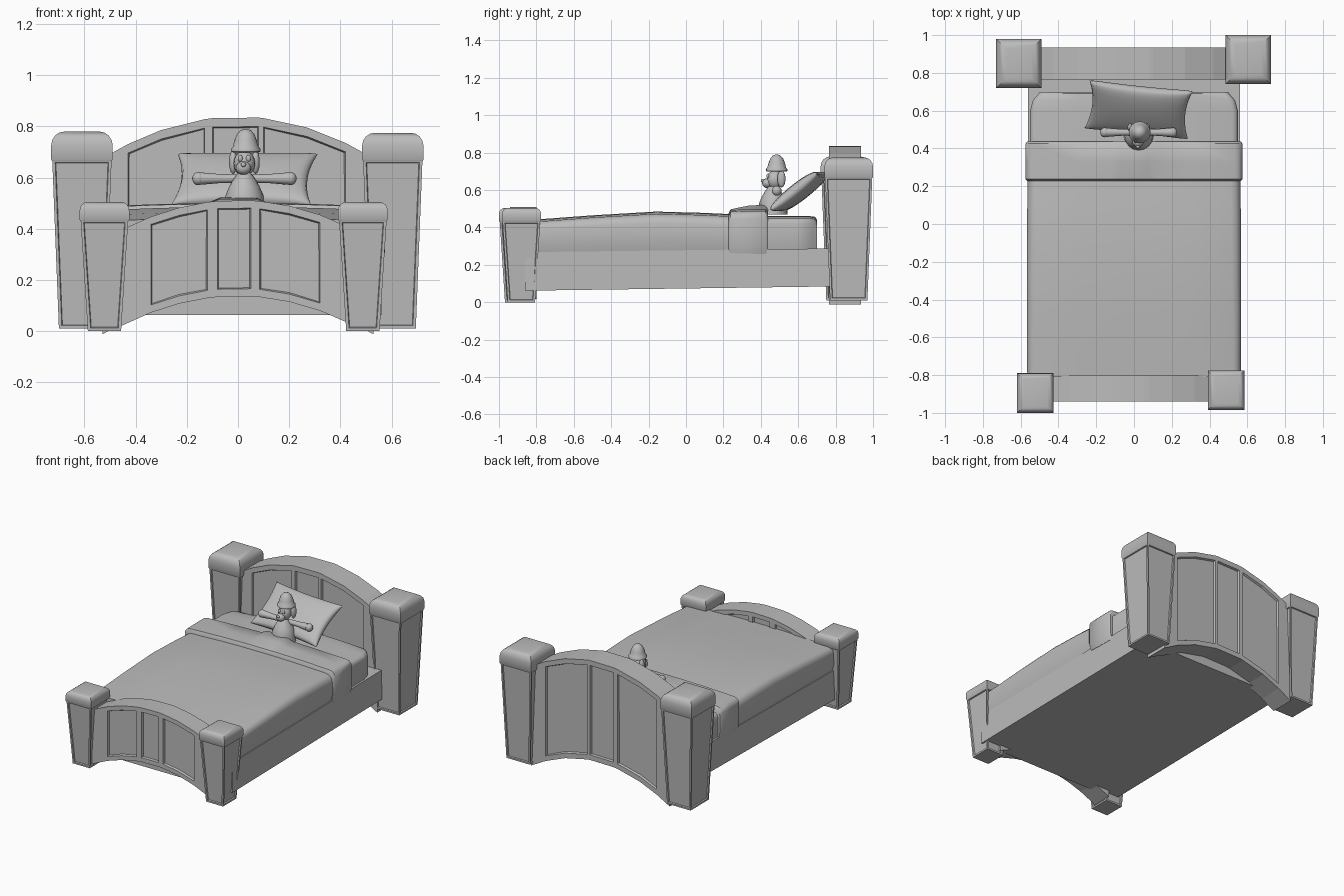
import bpy, bmesh, math
from mathutils import Matrix, Vector

cube = bpy.data.objects.get("Cube")
if cube:
    bpy.data.objects.remove(cube, do_unlink=True)

grey = bpy.data.materials.new("plain grey")
grey.use_nodes = True
COLOUR = (0.5, 0.5, 0.5, 1)
grey.diffuse_color = COLOUR
grey.node_tree.nodes["Principled BSDF"].inputs["Base Color"].default_value = COLOUR


def finish(name, bm, smooth=None):
    bmesh.ops.recalc_face_normals(bm, faces=bm.faces)
    mesh = bpy.data.meshes.new(name)
    bm.to_mesh(mesh)
    bm.free()
    mesh.materials.append(grey)
    ob = bpy.data.objects.new(name, mesh)
    bpy.context.collection.objects.link(ob)
    if smooth:
        bpy.ops.object.select_all(action='DESELECT')
        ob.select_set(True)
        bpy.context.view_layer.objects.active = ob
        bpy.ops.object.shade_smooth_by_angle(angle=math.radians(smooth))
    return ob


def loft(bm, rings):
    """Skin closed rings of points and cap both ends."""
    rows = [[bm.verts.new(p) for p in r] for r in rings]
    n = len(rows[0])
    for a, b in zip(rows, rows[1:]):
        for i in range(n):
            j = (i + 1) % n
            bm.faces.new((a[i], a[j], b[j], b[i]))
    bm.faces.new(rows[0])
    bm.faces.new(rows[-1])


def square(cx, cy, hx, hy, z):
    return [(cx + sx * hx, cy + sy * hy, z)
            for sx, sy in ((-1, -1), (1, -1), (1, 1), (-1, 1))]


def post(name, cx, cy, hx, hy, z0, z_cap, z_top, taper):
    # tapered shaft with a sunken panel on each side
    bm = bmesh.new()
    loft(bm, [square(cx, cy, hx - taper, hy - taper, z0),
              square(cx, cy, hx - 0.004, hy - 0.004, z_cap)])
    bm.normal_update()
    bmesh.ops.recalc_face_normals(bm, faces=bm.faces)
    sides = [f for f in bm.faces if abs(f.normal.z) < 0.5]
    bmesh.ops.inset_individual(bm, faces=sides, thickness=0.016, depth=0)
    bmesh.ops.inset_individual(bm, faces=sides, thickness=0.004, depth=-0.008)
    finish(name + "_shaft", bm)
    # rounded cap
    bm = bmesh.new()
    r = (z_top - z_cap) * 0.48
    rings = [square(cx, cy, hx - 0.008, hy - 0.008, z_cap - 0.012),
             square(cx, cy, hx, hy, z_cap)]
    for k in range(5):
        a = k / 4 * math.pi / 2
        d = r * (1 - math.cos(a))
        rings.append(square(cx, cy, hx - d, hy - d, z_top - r + r * math.sin(a)))
    loft(bm, rings)
    finish(name + "_cap", bm, 35)


post("head_post_right", -0.61, 0.85, 0.12, 0.13, 0.01, 0.67, 0.78, 0.03)
post("head_post_left", 0.605, 0.87, 0.12, 0.13, 0.01, 0.67, 0.775, 0.03)
post("foot_post_right", -0.522, -0.895, 0.097, 0.105, 0, 0.435, 0.505, 0.032)
post("foot_post_left", 0.488, -0.88, 0.097, 0.105, 0, 0.435, 0.505, 0.032)


def arched_board(name, xs, panels, y0, y1, top, bottom, bend, rail):
    """Board arched above and below, with sunken panels on both faces."""
    bm = bmesh.new()
    cols = []
    for x in xs:
        t, b = top - bend * x * x, bottom - bend * x * x
        zs = (b, b + rail, t - rail, t)
        cols.append([[bm.verts.new((x, y, z)) for z in zs] for y in (y0, y1)])
    groups = [[], []]
    for i, (a, b) in enumerate(zip(cols, cols[1:])):
        for s in (0, 1):
            for k in range(3):
                f = bm.faces.new((a[s][k], b[s][k], b[s][k + 1], a[s][k + 1]))
                if k == 1 and i in panels:
                    groups[s].append(f)
        for k in (0, 3):
            bm.faces.new((a[0][k], b[0][k], b[1][k], a[1][k]))
    for c in (cols[0], cols[-1]):
        for k in range(3):
            bm.faces.new((c[0][k], c[0][k + 1], c[1][k + 1], c[1][k]))
    bmesh.ops.recalc_face_normals(bm, faces=bm.faces)
    for g in groups:
        bmesh.ops.inset_region(bm, faces=g, thickness=0.006, depth=-0.014)
    finish(name, bm)


arched_board("headboard", (-0.53, -0.43, -0.3, -0.13, -0.1, 0.08, 0.1, 0.27, 0.42, 0.53),
             (1, 2, 4, 6, 7), 0.765, 0.935, 0.838, 0.15, 0.58, 0.035)
arched_board("footboard", (-0.46, -0.34, -0.23, -0.12, -0.08, 0.05, 0.085, 0.2, 0.32, 0.45),
             (1, 2, 4, 6, 7), -0.94, -0.8, 0.512, 0.137, 0.56, 0.03)

# bed frame, slightly raised toward the head
bm = bmesh.new()
loft(bm, [[(sx * 0.56, y, z) for sx, z in ((-1, zb), (1, zb), (1, zt), (-1, zt))]
          for y, zb, zt in ((-0.86, 0.062, 0.268), (0.8, 0.085, 0.288))])
finish("bed_frame", bm)


def section(y, half, z0, z1, r, crown=0.012, hump=0.0):
    """Bedding cross-section with rounded shoulders and a crowned top."""
    right = [(half - 0.012, z0), (half, z0 + 0.05), (half, z1 - r)]
    for k in (1, 2, 3):
        a = k * math.pi / 6
        right.append((half - r + r * math.cos(a), z1 - r + r * math.sin(a)))
    right += [(0.3, z1 + crown * 0.7), (0.12, z1 + crown), (0.07, z1 + crown + hump)]
    pts = right + [(-x, z) for x, z in reversed(right)]
    return [(x, y, z) for x, z in pts]


def bedding(name, sections):
    bm = bmesh.new()
    loft(bm, [section(*s) for s in sections])
    return finish(name, bm, 45)


bedding("mattress", [(0.1, 0.55, 0.25, 0.45, 0.03), (0.6, 0.55, 0.25, 0.45, 0.03),
                     (0.655, 0.535, 0.25, 0.45, 0.03), (0.69, 0.505, 0.25, 0.445, 0.03),
                     (0.7, 0.5, 0.25, 0.43, 0.03)])
bedding("blanket", [(-0.81, 0.565, 0.266, 0.43, 0.04), (-0.5, 0.567, 0.272, 0.453, 0.045),
                    (-0.16, 0.567, 0.276, 0.473, 0.05), (0.1, 0.565, 0.276, 0.466, 0.05),
                    (0.26, 0.562, 0.276, 0.458, 0.05)])
bedding("folded_sheet", [(0.228, 0.567, 0.27, 0.465, 0.04), (0.238, 0.574, 0.263, 0.485, 0.04),
                         (0.33, 0.574, 0.26, 0.488, 0.04, 0.012, 0.016),
                         (0.425, 0.574, 0.258, 0.488, 0.04, 0.012, 0.022),
                         (0.438, 0.566, 0.266, 0.475, 0.04, 0.012, 0.022)])

# pillow: two puffed sheets joined at a pinched rim
N = 14
bm = bmesh.new()
for side in (-1, 1):
    grid = []
    for i in range(N + 1):
        u = -math.cos(math.pi * i / N)
        row = []
        for j in range(N + 1):
            v = -math.cos(math.pi * j / N)
            puff = max(0, (1 - u * u) * (1 - v * v)) ** 0.3
            row.append(bm.verts.new((0.275 * u * (1 - 0.1 * (1 - v * v)),
                                     0.16 * v * (1 - 0.08 * (1 - u * u)),
                                     side * 0.046 * puff)))
        grid.append(row)
    for a, b in zip(grid, grid[1:]):
        for j in range(N):
            bm.faces.new((a[j], b[j], b[j + 1], a[j + 1]))
bmesh.ops.remove_doubles(bm, verts=bm.verts, dist=0.0005)
pillow = finish("pillow", bm, 60)
pillow.matrix_world = (Matrix.Translation((0.025, 0.605, 0.592))
                       @ Matrix.Rotation(math.radians(-6), 4, 'Z')
                       @ Matrix.Rotation(math.radians(38), 4, 'X'))


def turned(name, profile, origin, rot=None, sides=16):
    """Lathe a (radius, height) profile around its own axis."""
    bm = bmesh.new()
    loft(bm, [[(r * math.cos(t * math.tau / sides), r * math.sin(t * math.tau / sides), h)
               for t in range(sides)] for r, h in profile])
    m = Matrix.Translation(origin) @ (rot or Matrix())
    bm.transform(m)
    return finish(name, bm, 50)


def ball(name, centre, size):
    bm = bmesh.new()
    bmesh.ops.create_uvsphere(bm, u_segments=16, v_segments=10, radius=1)
    bm.transform(Matrix.Translation(centre) @ Matrix.Diagonal(Vector((*size, 1))))
    return finish(name, bm, 60)


# small sleeping-cap doll propped on the pillow
X, Y = 0.025, 0.475
turned("doll_body", ((0.078, 0.47), (0.074, 0.53), (0.06, 0.565), (0.042, 0.595),
                     (0.024, 0.62)), (X, Y - 0.01, 0))
ball("doll_head", (X, Y, 0.655), (0.042, 0.044, 0.05))
ball("doll_muzzle", (X - 0.004, Y - 0.04, 0.637), (0.03, 0.028, 0.026))
ball("doll_nose", (X - 0.004, Y - 0.066, 0.65), (0.01, 0.009, 0.009))
turned("doll_cap", ((0.048, 0.698), (0.058, 0.702), (0.058, 0.712), (0.05, 0.72),
                    (0.044, 0.745), (0.034, 0.77), (0.02, 0.785), (0.006, 0.79)), (X + 0.005, Y + 0.01, 0))
for s, side in ((1, "left"), (-1, "right")):
    turned("doll_arm_" + side, ((0.016, 0.02), (0.018, 0.1), (0.024, 0.17)),
           (X, Y + 0.01, 0.596), Matrix.Rotation(s * math.pi / 2, 4, 'Y'))
    ball("doll_hand_" + side, (X + s * 0.18, Y + 0.01, 0.596), (0.024, 0.026, 0.026))
    ball("doll_eye_" + side, (X + s * 0.016, Y - 0.037, 0.675), (0.01, 0.008, 0.013))
    ball("doll_ear_" + side, (X + s * 0.044, Y + 0.035, 0.66), (0.016, 0.022, 0.046))
